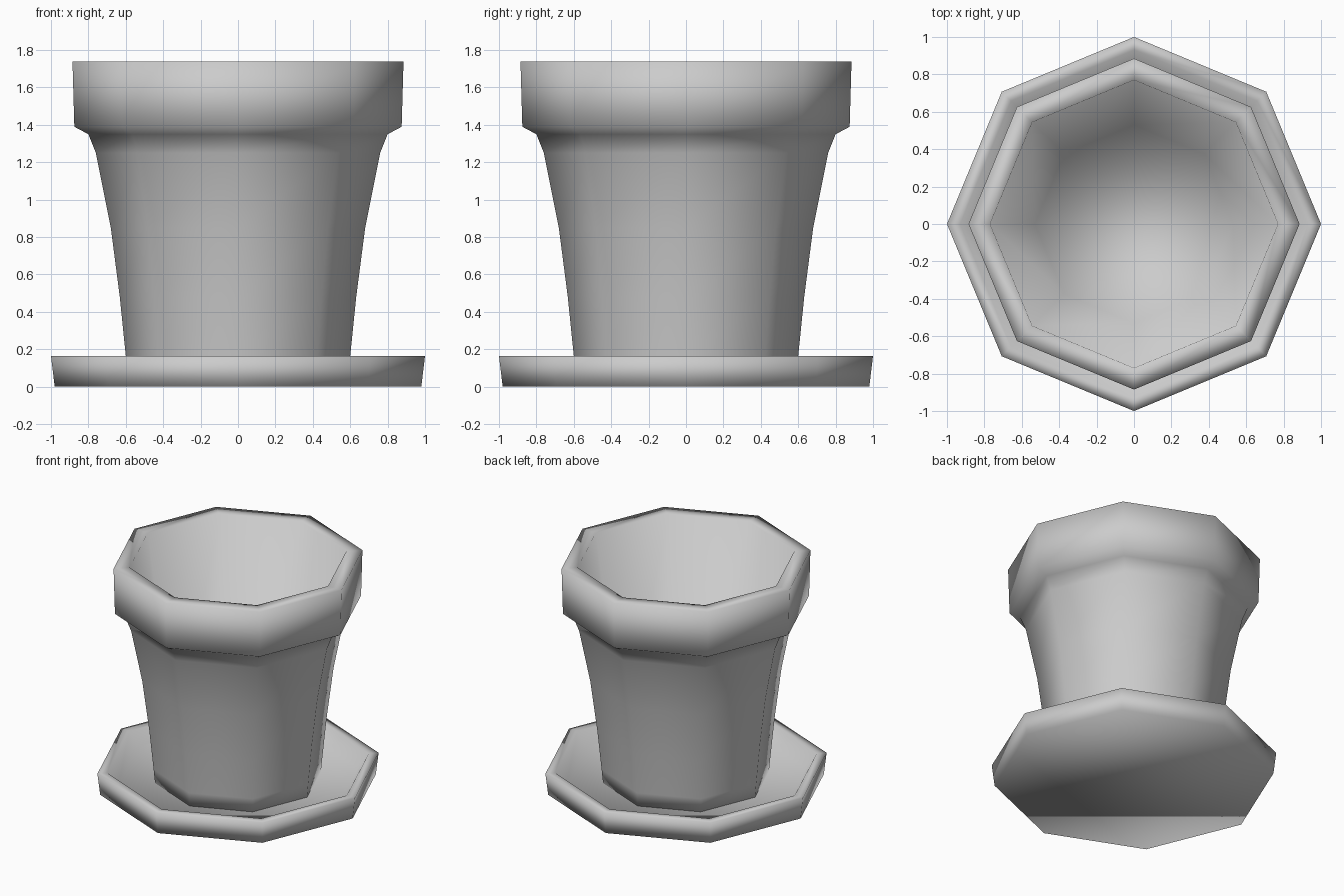
import bpy, bmesh
from math import cos, sin, pi

if "Cube" in bpy.data.objects:
    bpy.data.objects.remove(bpy.data.objects["Cube"])

SIDES = 8


def lathe(name, profile):
    """Revolve (radius, z) points around z into a closed eight-sided solid."""
    bm = bmesh.new()
    rings = [[bm.verts.new((r * cos(2 * pi * i / SIDES), r * sin(2 * pi * i / SIDES), z))
              for i in range(SIDES)] for r, z in profile]
    for a, b in zip(rings, rings[1:]):
        for i in range(SIDES):
            j = (i + 1) % SIDES
            bm.faces.new((a[i], a[j], b[j], b[i]))
    # underside and inner floor
    bm.faces.new(rings[0][::-1])
    bm.faces.new(rings[-1])
    bmesh.ops.recalc_face_normals(bm, faces=bm.faces[:])
    for f in bm.faces:
        f.smooth = True
    mesh = bpy.data.meshes.new(name)
    bm.to_mesh(mesh)
    bm.free()
    obj = bpy.data.objects.new(name, mesh)
    bpy.context.collection.objects.link(obj)
    return obj


# Shallow tray under the pot
lathe("saucer", [(0.98, 0.0), (1.0, 0.165), (0.93, 0.165), (0.85, 0.06)])

# Tapered pot with a thick collar and a hollow inside
lathe("pot", [(0.59, 0.06), (0.60, 0.165), (0.632, 0.48), (0.68, 0.85),
              (0.76, 1.25), (0.80, 1.35), (0.875, 1.39), (0.885, 1.74),
              (0.77, 1.74), (0.53, 0.13)])
